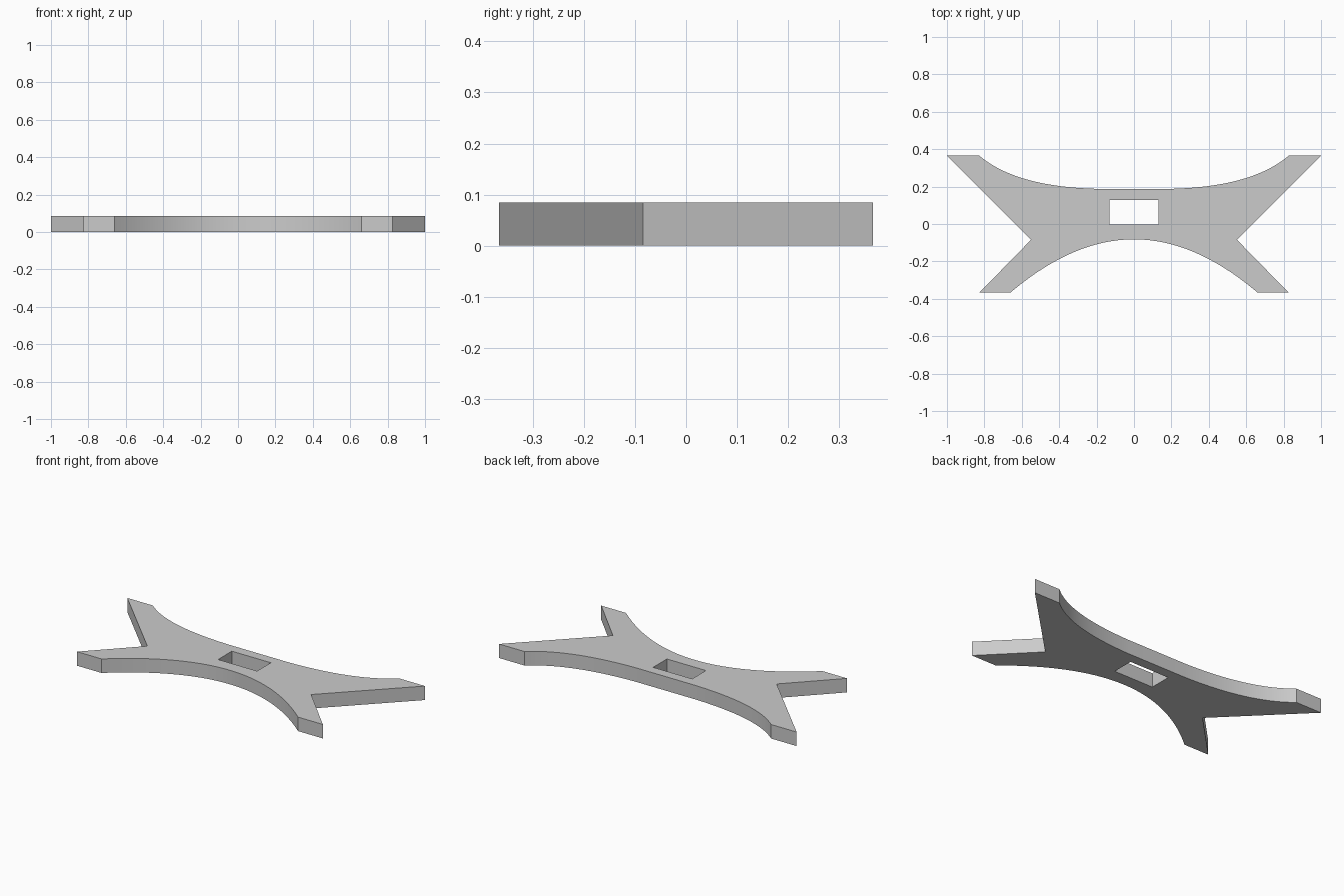
import bpy
import bmesh
import math
from mathutils import Vector
from mathutils.geometry import interpolate_bezier

cube = bpy.data.objects.get("Cube")
if cube:
    bpy.data.objects.remove(cube, do_unlink=True)

THICKNESS = 0.085
CURVE_STEPS = 24


def arc(*points):
    """Sample a cubic curve through the plane z = 0."""
    return interpolate_bezier(*[Vector((x, y, 0)) for x, y in points], CURVE_STEPS)


def add_loop(bm, points):
    """Add a closed ring of edges."""
    verts = [bm.verts.new(p) for p in points]
    return [bm.edges.new((v, verts[i - 1])) for i, v in enumerate(verts)]


# Right half of the outline, from the back middle round to the front middle
back_curve = arc((0.2, 0.188), (0.45, 0.195), (0.68, 0.24), (0.828, 0.366))
side = [Vector((x, y, 0)) for x, y in
        ((1, 0.366), (0.55, -0.084), (0.826, -0.366))]
front_curve = arc((0.66, -0.366), (0.44, -0.18), (0.22, -0.082), (0, -0.082))
half = back_curve + side + front_curve
mirrored = [Vector((-p.x, p.y, 0)) for p in reversed(half[:-1])]

# Rectangular slot through the middle
slot = [Vector((x, y, 0)) for x, y in
        ((-0.131, -0.004), (0.131, -0.004), (0.131, 0.128), (-0.131, 0.128))]

# Fill between outline and slot, then give the plate its thickness
bm = bmesh.new()
edges = add_loop(bm, half + mirrored) + add_loop(bm, slot)
bmesh.ops.triangle_fill(bm, edges=edges, use_beauty=True, normal=(0, 0, 1))
result = bmesh.ops.extrude_face_region(bm, geom=bm.faces[:], use_keep_orig=True)
top = [g for g in result["geom"] if isinstance(g, bmesh.types.BMVert)]
bmesh.ops.translate(bm, verts=top, vec=(0, 0, THICKNESS))
bmesh.ops.recalc_face_normals(bm, faces=bm.faces[:])

mesh = bpy.data.meshes.new("brace_plate")
bm.to_mesh(mesh)
bm.free()
plate = bpy.data.objects.new("brace_plate", mesh)
bpy.context.collection.objects.link(plate)

# Plain grey finish
grey = bpy.data.materials.new("light_grey")
grey.use_nodes = True
colour = (0.6, 0.6, 0.6, 1)
grey.diffuse_color = colour
grey.node_tree.nodes["Principled BSDF"].inputs["Base Color"].default_value = colour
mesh.materials.append(grey)

# Smooth the curved edges, keep the corners sharp
bpy.ops.object.select_all(action="DESELECT")
plate.select_set(True)
bpy.context.view_layer.objects.active = plate
bpy.ops.object.shade_smooth_by_angle(angle=math.radians(25))
